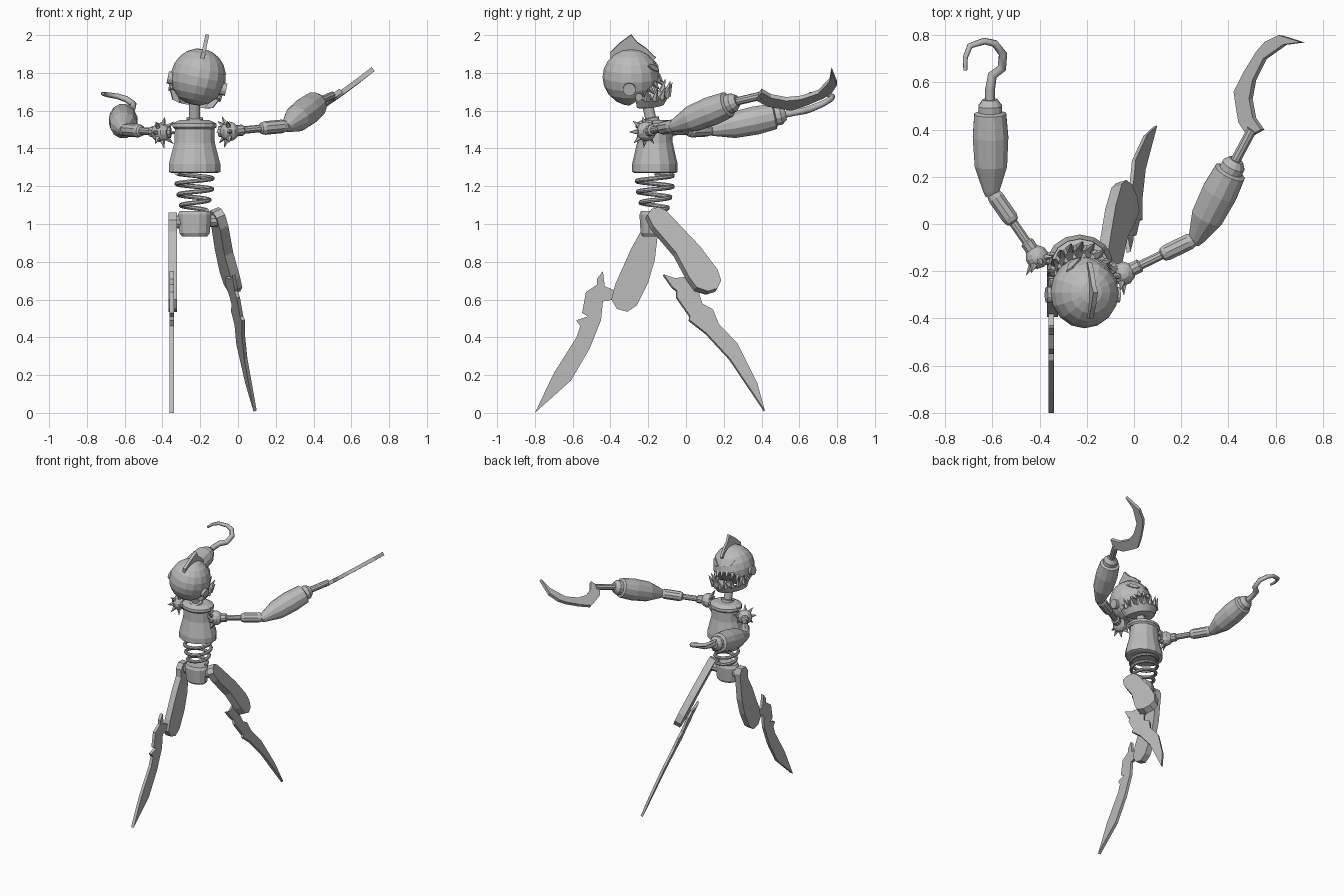
import bpy, bmesh, math
from mathutils import Vector, Matrix

cube = bpy.data.objects.get("Cube")
if cube:
    bpy.data.objects.remove(cube, do_unlink=True)

GREY = bpy.data.materials.new("plain grey")
GREY.use_nodes = True
GREY.diffuse_color = (0.5, 0.5, 0.5, 1)
GREY.node_tree.nodes["Principled BSDF"].inputs["Base Color"].default_value = (0.5, 0.5, 0.5, 1)


def finish(bm, name, matrix=None):
    if matrix:
        bm.transform(matrix)
    bmesh.ops.recalc_face_normals(bm, faces=bm.faces)
    mesh = bpy.data.meshes.new(name)
    bm.to_mesh(mesh)
    bm.free()
    mesh.materials.append(GREY)
    obj = bpy.data.objects.new(name, mesh)
    bpy.context.collection.objects.link(obj)
    return obj


def lathe(name, a, b, profile, sides=10, matrix=None, squash=1):
    """Turned part from a to b; profile holds (fraction along, radius)."""
    a, b = Vector(a), Vector(b)
    turn = (b - a).to_track_quat('Z', 'Y')
    bm, rings = bmesh.new(), []
    for t, r in profile:
        ring = []
        for i in range(sides):
            w = math.tau * (i + 0.5) / sides
            ring.append(bm.verts.new(a.lerp(b, t) + turn @ Vector((r * math.cos(w), squash * r * math.sin(w), 0))))
        rings.append(ring)
    for low, high in zip(rings, rings[1:]):
        for i in range(sides):
            j = (i + 1) % sides
            bm.faces.new((low[i], low[j], high[j], high[i]))
    bm.faces.new(rings[0])
    bm.faces.new(rings[-1])
    return finish(bm, name, matrix)


def rod(name, a, b, r, matrix=None, sides=10):
    return lathe(name, a, b, [(0, r), (1, r)], sides, matrix)


def spike(name, a, b, r, matrix=None):
    return lathe(name, a, b, [(0, r), (1, r * 0.03)], 5, matrix)


def plate(name, points, place, thick, matrix=None):
    """Flat outline, placed in space and thickened about its middle."""
    bm = bmesh.new()
    face = bm.faces.new([bm.verts.new(place(u, v)) for u, v in points])
    face.normal_update()
    n = face.normal * thick
    bmesh.ops.translate(bm, verts=bm.verts, vec=-n / 2)
    out = bmesh.ops.extrude_face_region(bm, geom=[face], use_keep_orig=True)
    bmesh.ops.translate(bm, verts=[g for g in out["geom"] if isinstance(g, bmesh.types.BMVert)], vec=n)
    return finish(bm, name, matrix)


def tube(name, points, r, taper=False, bevel=2):
    curve = bpy.data.curves.new(name, 'CURVE')
    curve.dimensions = '3D'
    curve.bevel_depth, curve.bevel_resolution, curve.use_fill_caps = r, bevel, True
    line = curve.splines.new('POLY')
    line.points.add(len(points) - 1)
    for i, p in enumerate(points):
        line.points[i].co = (*p, 1)
        line.points[i].radius = 1 - 0.75 * (i / len(points)) ** 2 if taper else 1
    curve.materials.append(GREY)
    obj = bpy.data.objects.new(name, curve)
    bpy.context.collection.objects.link(obj)
    bpy.ops.object.select_all(action='DESELECT')
    obj.select_set(True)
    bpy.context.view_layer.objects.active = obj
    bpy.ops.object.convert(target='MESH')
    return obj


# torso, neck, spring waist and pelvis
MID = Vector((-0.23, -0.165, 0))
up = lambda z, y=0: MID + Vector((0, y, z))
lathe("torso", up(1.27), up(1.55),
      [(0, 0.125), (0.02, 0.14), (0.17, 0.14), (0.57, 0.11), (0.83, 0.107), (0.87, 0.12), (0.94, 0.118), (1, 0.08)],
      14, squash=0.86)
lathe("neck", up(1.53, -0.015), up(1.68, -0.05), [(0, 0.045), (0.2, 0.045), (0.22, 0.03), (1, 0.03)], 12)
TURNS, STEP = 3.5, 18
coil = []
for i in range(int(TURNS * STEP) + 1):
    t, w = i / (TURNS * STEP), math.tau * i / STEP
    r = 0.065 + 0.03 * min(1, t * 1.6)
    coil.append(up(1.07 + 0.2 * t) + Vector((r * math.cos(w), r * math.sin(w), 0)))
tube("waist_spring", coil, 0.012)
bpy.ops.object.shade_smooth_by_angle()
lathe("pelvis", up(0.935, -0.015), up(1.07, -0.015),
      [(0, 0.07), (0.12, 0.083), (0.85, 0.092), (1, 0.08)], 12, squash=0.75)
rod("hip_axle", (-0.35, -0.18, 1.01), (-0.1, -0.16, 1.02), 0.035)

# right leg, straight up and stretched back
flat = lambda y, z: Vector((-0.345, y, z))
plate("right_thigh", [(-0.24, 0.96), (-0.29, 0.87), (-0.375, 0.68), (-0.395, 0.6), (-0.365, 0.55), (-0.31, 0.535),
                      (-0.26, 0.57), (-0.2, 0.69), (-0.165, 0.81), (-0.15, 0.94), (-0.14, 1.02), (-0.16, 1.06),
                      (-0.21, 1.06), (-0.24, 1.02)], flat, 0.046)
plate("right_blade_shin", [(-0.44, 0.75), (-0.43, 0.67), (-0.38, 0.65), (-0.38, 0.6), (-0.44, 0.59), (-0.45, 0.49),
                           (-0.51, 0.34), (-0.61, 0.17), (-0.8, 0), (-0.7, 0.21), (-0.58, 0.4), (-0.56, 0.46),
                           (-0.58, 0.49), (-0.52, 0.51), (-0.55, 0.53), (-0.53, 0.64), (-0.47, 0.68),
                           (-0.47, 0.71)], lambda y, z: flat(y, z) - Vector((0.006, 0, 0)), 0.022)

# left leg, stepping forward in a slanted plane
plate("left_thigh", [(-0.21, 1.04), (-0.19, 1.07), (-0.15, 1.08), (-0.11, 1.06), (0.07, 0.87), (0.16, 0.75),
                     (0.18, 0.69), (0.16, 0.65), (0.11, 0.635), (0.05, 0.655), (0.01, 0.71), (-0.06, 0.84),
                     (-0.18, 0.98)], lambda y, z: Vector((-0.158 + 0.44 * (1.05 - z) - 0.3 * y, y, z)), 0.05)
plate("left_blade_shin", [(-0.12, 0.73), (-0.06, 0.71), (0.02, 0.72), (0.06, 0.68), (0.07, 0.62), (0.085, 0.575),
                          (0.14, 0.545), (0.17, 0.47), (0.27, 0.365), (0.375, 0.155), (0.415, 0.01), (0.23, 0.285),
                          (0.105, 0.42), (0.015, 0.49), (0.02, 0.51), (-0.05, 0.61), (-0.05, 0.645),
                          (-0.075, 0.665)], lambda y, z: Vector((-0.18 + 0.38 * (1.05 - z) - 0.3 * y, y, z)), 0.018)


# arms: spiked ball, rod, sleeve and swollen forearm
def arm(side, shoulder, elbow, wrist):
    s, e, w = Vector(shoulder), Vector(elbow), Vector(wrist)
    bm = bmesh.new()
    bmesh.ops.create_uvsphere(bm, u_segments=10, v_segments=7, radius=0.052)
    finish(bm, side + "_shoulder_ball", Matrix.Translation(s))
    out = (e - s).normalized()
    turn = out.to_track_quat('Z', 'Y')
    for i in range(8):
        a = math.tau * i / 8
        d = (turn @ Vector((math.cos(a), math.sin(a), -0.45))).normalized()
        spike(side + "_shoulder_spike", s + d * 0.04, s + d * 0.092, 0.017)
    rod(side + "_shoulder_pin", s, Vector((s.x * 0.7 + MID.x * 0.3, s.y * 0.7 + MID.y * 0.3, s.z)), 0.03)
    lathe(side + "_upper_arm", s, e, [(0, 0.03), (0.22, 0.03), (0.24, 0.02), (0.52, 0.02), (0.54, 0.03),
                                      (0.6, 0.036), (0.9, 0.036), (1, 0.025)])
    lathe(side + "_forearm", e, w, [(-0.06, 0.025), (0, 0.036), (0.28, 0.071), (0.6, 0.078), (0.86, 0.07),
                                    (0.88, 0.052), (0.95, 0.052), (1.02, 0.032)], 12)


arm("left", (-0.045, -0.21, 1.49), (0.265, -0.06, 1.52), (0.43, 0.265, 1.65))
arm("right", (-0.41, -0.14, 1.485), (-0.605, 0.14, 1.5), (-0.61, 0.52, 1.58))

# hook hand and sickle hand
tube("hook", [(-0.61, 0.5, 1.575), (-0.61, 0.57, 1.59), (-0.6, 0.63, 1.6), (-0.56, 0.66, 1.61), (-0.555, 0.72, 1.635),
              (-0.59, 0.765, 1.66), (-0.635, 0.775, 1.675), (-0.695, 0.755, 1.685), (-0.715, 0.705, 1.69),
              (-0.715, 0.65, 1.69)], 0.021, True, 1)
rod("sickle_handle", (0.42, 0.25, 1.645), (0.5, 0.4, 1.68), 0.022)
plate("sickle", [(0.545, 0.4), (0.49, 0.37), (0.45, 0.43), (0.44, 0.49), (0.43, 0.56), (0.47, 0.64), (0.525, 0.73),
                 (0.56, 0.77), (0.62, 0.8), (0.716, 0.77), (0.64, 0.76), (0.555, 0.7), (0.51, 0.61), (0.495, 0.53),
                 (0.51, 0.45)], lambda x, y: Vector((x, y, 1.306 + 0.77 * x - 0.048 * y)), 0.026)

# head: built about its own centre, then tilted sideways
HEAD = Matrix.Translation((-0.21, -0.29, 1.778)) @ Matrix.Rotation(math.radians(12), 4, 'Y')
R = 0.152
n = Vector((0, 0.68, -0.74)).normalized()
bm = bmesh.new()
bmesh.ops.create_uvsphere(bm, u_segments=16, v_segments=10, radius=R)
bmesh.ops.scale(bm, verts=bm.verts, vec=(0.96, 1, 1))
cut = bmesh.ops.bisect_plane(bm, geom=bm.verts[:] + bm.edges[:] + bm.faces[:], plane_co=n * 0.1,
                             plane_no=n, clear_outer=True)
bmesh.ops.contextual_create(bm, geom=[g for g in cut["geom_cut"] if isinstance(g, bmesh.types.BMEdge)])
finish(bm, "skull", HEAD)
front = Vector((0, 0.74, 0.68)).normalized()
for i in range(9):
    a = math.radians(-88 + 22 * i)
    d = Vector((math.sin(a), 0, 0)) + front * math.cos(a)
    spike("upper_tooth", d * 0.105 + n * 0.09, d * 0.105 + n * 0.14, 0.02, HEAD)
plate("crest", [(-0.11, 0.1), (-0.11, 0.135), (-0.06, 0.185), (0, 0.23), (0.03, 0.19), (0.08, 0.155), (0.13, 0.105),
                (0.1, 0.08)], lambda y, z: Vector((0, y, z)), 0.02, HEAD)
for sx in (-1, 1):
    rod("ear_disc", (sx * 0.1, -0.01, -0.035), (sx * 0.158, -0.01, -0.035), 0.034, HEAD, 12)
    rod("jaw_bolt", (sx * 0.08, 0.04, -0.08), (sx * 0.135, 0.04, -0.08), 0.02, HEAD, 8)

    # slanted almond eye laid on the skull
    def on_skull(u, v):
        az, el = 0.5 + u, 0.42 + v + 0.35 * u
        return Vector((sx * 0.96 * math.sin(az) * math.cos(el), math.cos(az) * math.cos(el), math.sin(el))) * R * 1.01
    plate("eye", [(-0.32, 0), (-0.15, 0.1), (0.1, 0.13), (0.34, 0), (0.1, -0.11), (-0.15, -0.1)],
          on_skull, 0.008, HEAD)

# open jaw: flared half bowl with upright teeth
bm, rings = bmesh.new(), []
jaw = lambda a, r, z: Vector((r * math.cos(a), 0.06 + 1.05 * r * math.sin(a), z))
angles = [math.radians(-15 + 15 * i) for i in range(15)]
for r, z in ((0.07, -0.155), (0.11, -0.145), (0.135, -0.095), (0.115, -0.095), (0.08, -0.13)):
    rings.append([bm.verts.new(jaw(a, r, z)) for a in angles])
for low, high in zip(rings, rings[1:] + rings[:1]):
    for i in range(len(angles) - 1):
        bm.faces.new((low[i], low[i + 1], high[i + 1], high[i]))
bm.faces.new(rings[0])
for end in (0, -1):
    bm.faces.new([ring[end] for ring in rings])
finish(bm, "jaw", HEAD)
for i in range(9):
    a = math.radians(10 + 20 * i)
    spike("lower_tooth", jaw(a, 0.125, -0.1), jaw(a, 0.15, -0.03), 0.02, HEAD)
